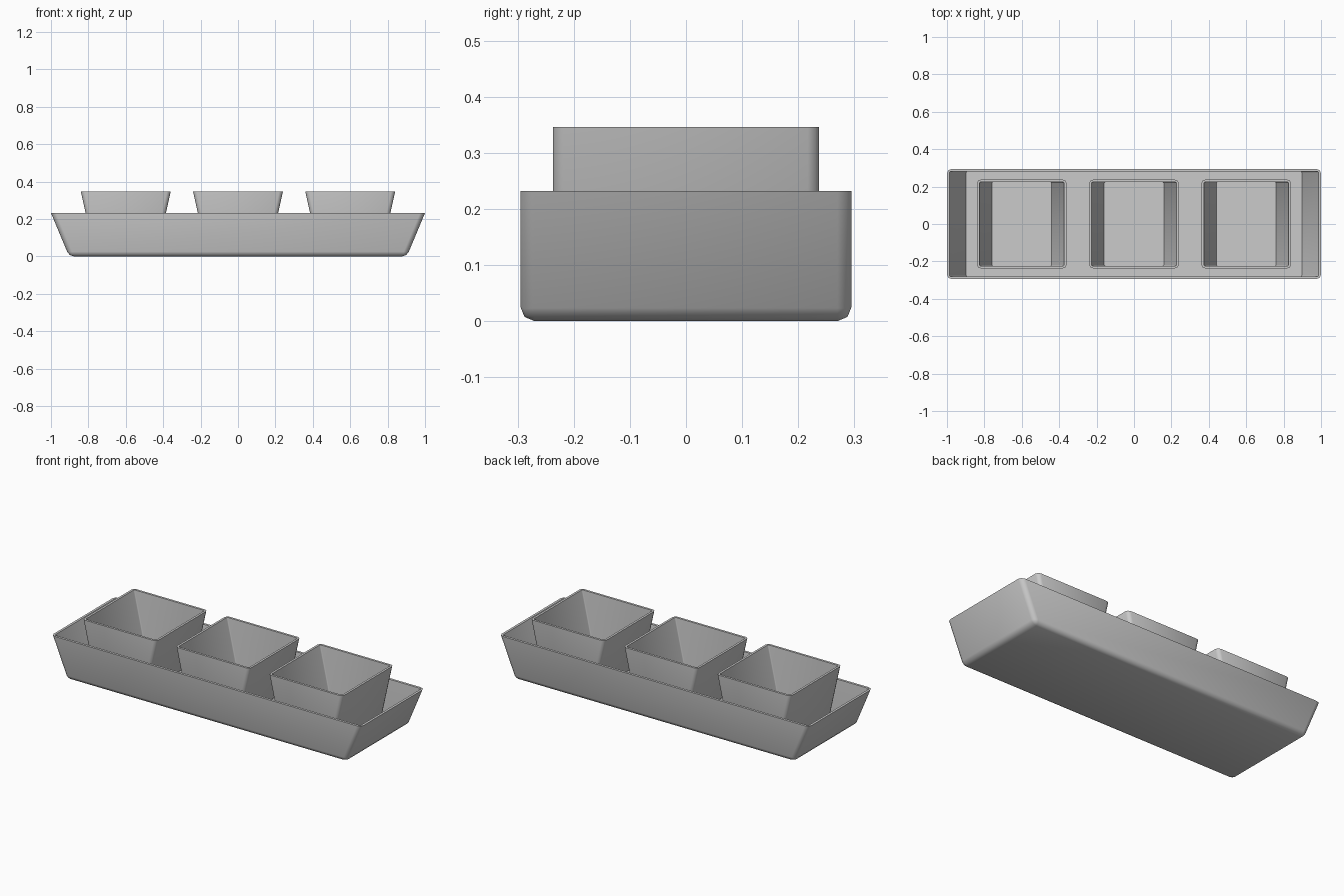
import bpy, bmesh, math

if "Cube" in bpy.data.objects:
    bpy.data.objects.remove(bpy.data.objects["Cube"])


def tapered_box(bm, cx, hy, bottom, top, radius, round_bottom):
    """Box flaring along x between (half_x, z) levels; returns its open top loop."""
    (hb, zb), (ht, zt) = bottom, top
    rings = []
    for hx, z in ((hb, zb), (ht, zt)):
        rings.append([bm.verts.new((cx + sx * hx, sy * hy, z))
                      for sx, sy in ((-1, -1), (1, -1), (1, 1), (-1, 1))])
    lo, hi = rings
    faces = [bm.faces.new(lo[::-1]), bm.faces.new(hi)]
    for i in range(4):
        j = (i + 1) % 4
        faces.append(bm.faces.new((lo[i], lo[j], hi[j], hi[i])))
    edges = {e for f in faces for e in f.edges}
    chosen = [e for e in edges
              if abs(e.verts[0].co.z - e.verts[1].co.z) > 1e-4
              or (round_bottom and e.verts[0].co.z < zb + 1e-4)]
    bmesh.ops.bevel(bm, geom=chosen, offset=radius, segments=2, profile=0.5,
                    affect='EDGES', clamp_overlap=True)
    # open the top, keeping its corners in order around the centre
    lid = [f for f in bm.faces if all(abs(v.co.z - zt) < 1e-4 for v in f.verts)]
    loop = {v for f in lid for v in f.verts}
    for f in lid:
        bm.faces.remove(f)
    return sorted(loop, key=lambda v: math.atan2(v.co.y, v.co.x - cx))


def container(name, cx, hy, bottom, top, wall, floor, radius):
    bm = bmesh.new()
    (hb, zb), (ht, zt) = bottom, top
    slope = (ht - hb) / (zt - zb)
    outer = tapered_box(bm, cx, hy, bottom, top, radius, True)
    # cavity with crisp floor edges
    inner_bottom = (ht - wall - slope * (zt - floor), floor)
    inner = tapered_box(bm, cx, hy - wall, inner_bottom, (ht - wall, zt), 0.006, False)
    # flat rim
    n = len(outer)
    for i in range(n):
        j = (i + 1) % n
        bm.faces.new((outer[i], outer[j], inner[j], inner[i]))
    bmesh.ops.recalc_face_normals(bm, faces=bm.faces)
    mesh = bpy.data.meshes.new(name)
    bm.to_mesh(mesh)
    bm.free()
    obj = bpy.data.objects.new(name, mesh)
    bpy.context.collection.objects.link(obj)
    bpy.ops.object.select_all(action='DESELECT')
    obj.select_set(True)
    bpy.context.view_layer.objects.active = obj
    bpy.ops.object.shade_smooth_by_angle(angle=0.82)
    return obj


# long serving tray
container("tray", 0, 0.295, (0.903, 0), (1.0, 0.232), 0.014, 0.02, 0.025)

# three square bowls standing in the tray
for label, x in (("left", -0.6), ("middle", 0), ("right", 0.6)):
    container("bowl_" + label, x, 0.237, (0.168, 0.022), (0.24, 0.346),
              0.013, 0.045, 0.02)
